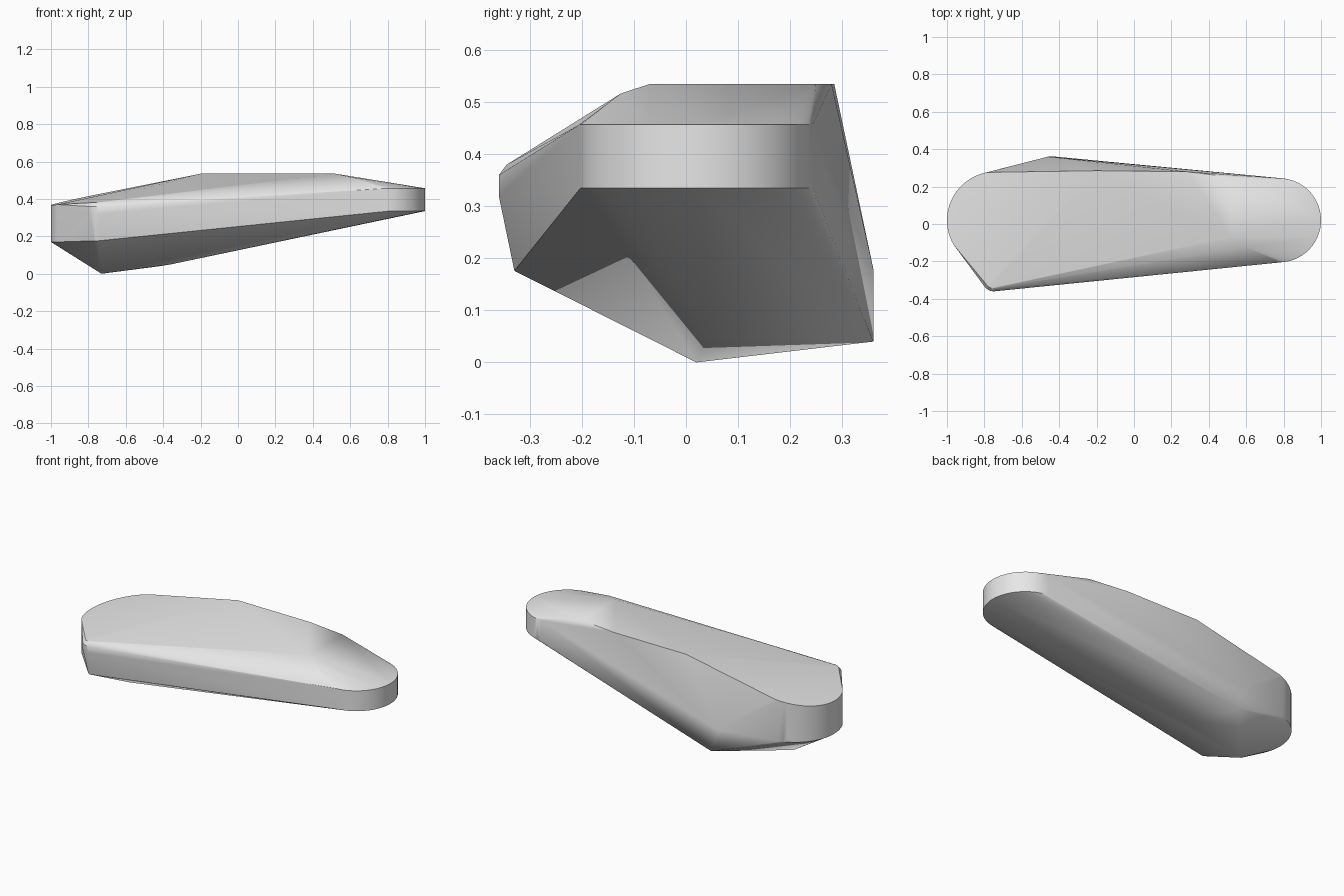
import bpy, bmesh
from math import cos, sin, radians

cube = bpy.data.objects.get("Cube")
if cube:
    bpy.data.objects.remove(cube, do_unlink=True)


def arc(cx, cy, r, start, end, steps):
    """Points on a horizontal arc, angles in degrees."""
    angles = [radians(start + (end - start) * i / steps) for i in range(steps + 1)]
    return [(cx + r * cos(a), cy + r * sin(a)) for a in angles]


points = []

# Narrow rounded end: straight upright wall
for x, y in arc(0.775, 0.02, 0.225, -95, 85, 28):
    points += [(x, y, 0.335), (x, y, 0.457)]

# Broad rounded end: wall whose top edge follows the sloping upper face
for x, y in arc(-0.74, 0.02, 0.26, 100, 210, 22):
    points += [(x, y, 0.17), (x, y, 0.535 + 0.2 * (x + 0.2) + 0.03 * (y - 0.285))]

# Small rounded front corner, leaning outward then rolled in at the top
for z, r in ((0.176, 0.03), (0.32, 0.06), (0.36, 0.06), (0.38, 0.045)):
    points += [(x, y, z) for x, y in arc(-0.75, -0.3, r, 205, 275, 6)]

# Flat crown and its front shoulder
points += [(-0.2, 0.285, 0.535), (0.28, 0.28, 0.535), (0.52, 0.25, 0.535),
           (0.52, -0.07, 0.535), (0.6, -0.125, 0.517)]

# Rear bulge and keel
points += [(-0.46, 0.36, 0.18), (-0.42, 0.36, 0.04),
           (-0.73, 0.02, 0.0), (-0.36, 0.045, 0.05)]

# Wrap the profile points in one closed skin
bm = bmesh.new()
for p in points:
    bm.verts.new(p)
hull = bmesh.ops.convex_hull(bm, input=bm.verts[:])
loose = [v for v in bm.verts if not v.link_faces]
bmesh.ops.delete(bm, geom=loose, context='VERTS')
bmesh.ops.dissolve_limit(bm, angle_limit=radians(0.5), verts=bm.verts[:], edges=bm.edges[:])
bmesh.ops.recalc_face_normals(bm, faces=bm.faces[:])
mesh = bpy.data.meshes.new("stone_body")
bm.to_mesh(mesh)
bm.free()

# Plain grey material
grey = bpy.data.materials.new("light_grey")
grey.use_nodes = True
colour = (0.8, 0.8, 0.8, 1.0)
grey.diffuse_color = colour
for node in grey.node_tree.nodes:
    if node.type == 'BSDF_PRINCIPLED':
        node.inputs["Base Color"].default_value = colour
mesh.materials.append(grey)

body = bpy.data.objects.new("stone_body", mesh)
bpy.context.collection.objects.link(body)
bpy.ops.object.select_all(action='DESELECT')
body.select_set(True)
bpy.context.view_layer.objects.active = body
bpy.ops.object.shade_smooth_by_angle(angle=radians(25))
